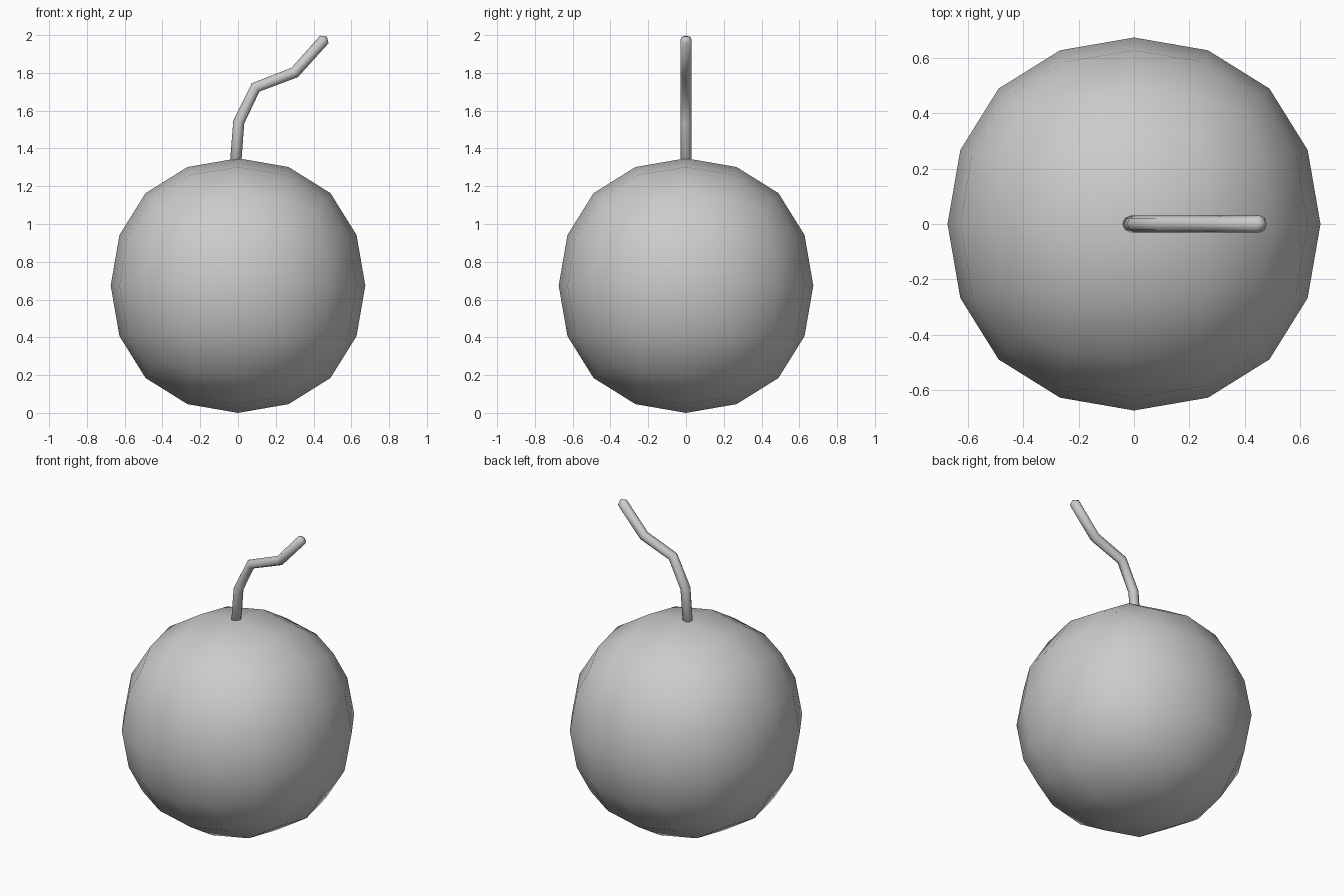
import bpy, bmesh, math
from mathutils import Vector

cube = bpy.data.objects.get("Cube")
if cube:
    bpy.data.objects.remove(cube, do_unlink=True)

# Single grey material
grey = bpy.data.materials.new("plain_grey")
grey.use_nodes = True
colour = (0.6, 0.6, 0.6, 1)
grey.diffuse_color = colour
grey.node_tree.nodes["Principled BSDF"].inputs["Base Color"].default_value = colour


def add_object(name, bm):
    bmesh.ops.recalc_face_normals(bm, faces=bm.faces)
    for face in bm.faces:
        face.smooth = True
    mesh = bpy.data.meshes.new(name)
    bm.to_mesh(mesh)
    bm.free()
    mesh.materials.append(grey)
    obj = bpy.data.objects.new(name, mesh)
    bpy.context.collection.objects.link(obj)
    return obj


# Round body: a cube rounded by two subdivision levels
BODY_RADIUS = 0.674
LIMIT = 0.8395  # where a unit half-size cube face settles when subdivided
bm = bmesh.new()
bmesh.ops.create_cube(bm, size=2 * BODY_RADIUS / LIMIT)
body = add_object("round_body", bm)
body.location.z = BODY_RADIUS
subdivision = body.modifiers.new("rounding", 'SUBSURF')
subdivision.levels = subdivision.render_levels = 2

# Bent stem: eight-sided rings along a crooked path, with domed ends
SIDES, STEM_RADIUS = 8, 0.03
path = [Vector((x, 0, z)) for x, z in
        [(-0.015, 1.29), (0.004, 1.54), (0.093, 1.723), (0.3, 1.802), (0.457, 1.977)]]
across = Vector((0, 1, 0))
bm = bmesh.new()
rings = []
for i, point in enumerate(path):
    before = (point - path[i - 1]).normalized() if i else Vector()
    after = (path[i + 1] - point).normalized() if i < len(path) - 1 else Vector()
    along = (before + after).normalized()
    side = across.cross(along)
    turns = [math.tau * k / SIDES for k in range(SIDES)]
    rings.append([bm.verts.new(point + STEM_RADIUS * (math.cos(t) * side + math.sin(t) * across))
                  for t in turns])
for low, high in zip(rings, rings[1:]):
    for k in range(SIDES):
        n = (k + 1) % SIDES
        bm.faces.new((low[k], low[n], high[n], high[k]))
for ring, end, inner in ((rings[0], path[0], path[1]), (rings[-1], path[-1], path[-2])):
    tip = bm.verts.new(end + 0.02 * (end - inner).normalized())
    for k in range(SIDES):
        bm.faces.new((ring[k], ring[(k + 1) % SIDES], tip))
add_object("bent_stem", bm)
